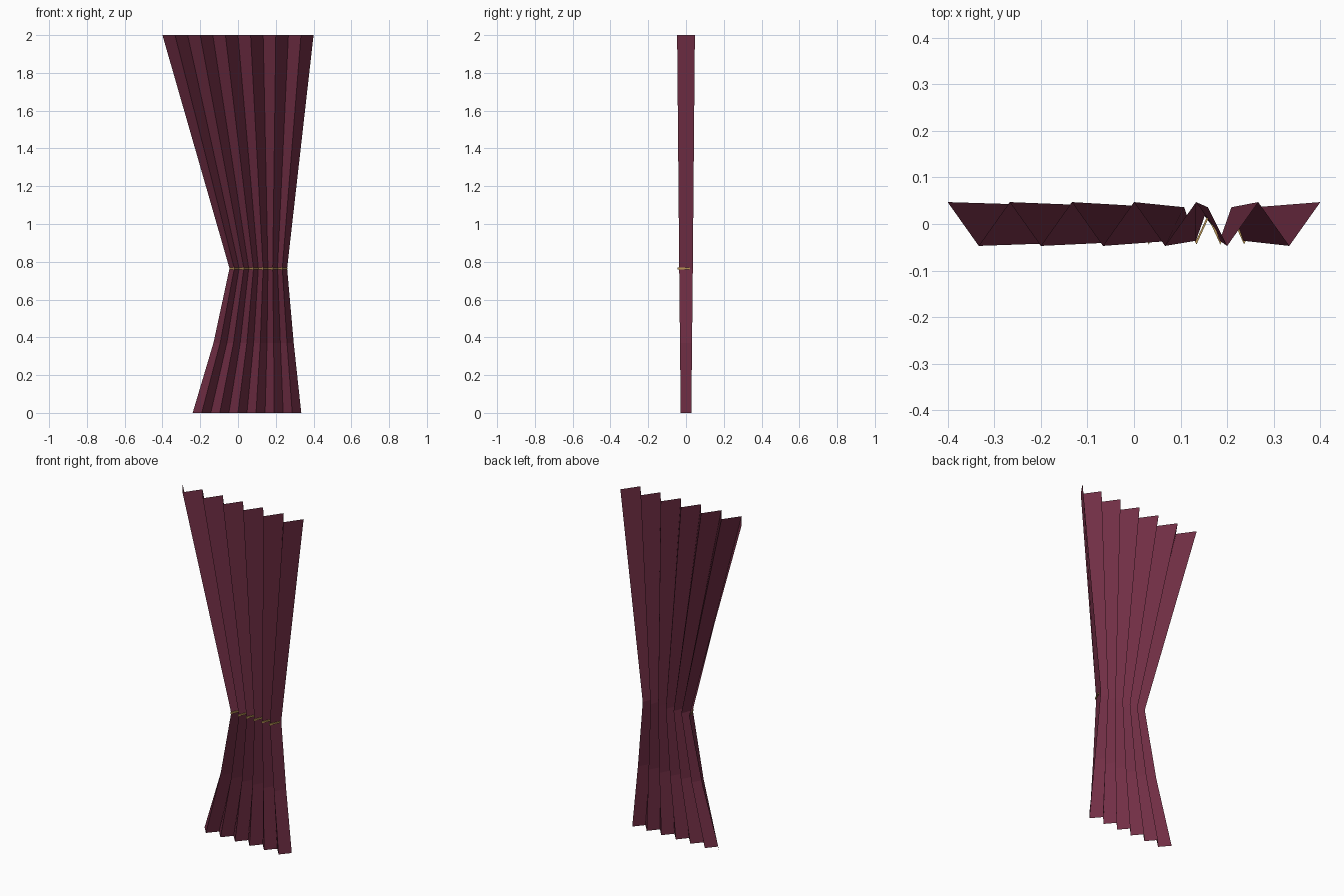
import bpy

cube = bpy.data.objects.get("Cube")
if cube:
    bpy.data.objects.remove(cube, do_unlink=True)

FOLDS = 12  # flat panels across the curtain


def material(name, rgb):
    mat = bpy.data.materials.new(name)
    mat.use_nodes = True
    mat.diffuse_color = (*rgb, 1)
    mat.node_tree.nodes["Principled BSDF"].inputs["Base Color"].default_value = (*rgb, 1)
    return mat


def zigzag(left, right, depth, z, y=0.0):
    """One row of pleat corners, starting and ending on a back fold."""
    return [(left + (right - left) * i / FOLDS, y + depth * (-1) ** i, z)
            for i in range(FOLDS + 1)]


def loft(name, rows, mat, closed=False):
    """Join rows of corners with flat quads."""
    n = FOLDS + 1
    verts = [v for row in rows for v in row]
    count = len(rows)
    faces = []
    for r in range(count if closed else count - 1):
        a, b = r * n, (r + 1) % count * n
        faces += [(a + i, a + i + 1, b + i + 1, b + i) for i in range(FOLDS)]
    if closed:
        faces += [tuple(r * n for r in reversed(range(count))),
                  tuple(r * n + FOLDS for r in range(count))]
    mesh = bpy.data.meshes.new(name)
    mesh.from_pydata(verts, [], faces)
    mesh.materials.append(mat)
    obj = bpy.data.objects.new(name, mesh)
    bpy.context.collection.objects.link(obj)
    return obj


wine = material("wine red fabric", (0.168, 0.028, 0.060))
gold = material("gold cord", (0.48, 0.30, 0.09))

# Pleated cloth, gathered at the waist: left, right, fold depth, height
levels = [(-0.24, 0.335, 0.028, 0.0), (-0.13, 0.295, 0.032, 0.37),
          (-0.045, 0.26, 0.036, 0.765), (-0.4, 0.4, 0.047, 2.0)]
loft("curtain", [zigzag(*level) for level in levels], wine)

# Thin tie following the folds, slightly forward of the cloth
tie_rows = [zigzag(-0.045, 0.262, 0.028, z, y)
            for z, y in ((0.76, -0.016), (0.76, -0.006), (0.77, -0.006), (0.77, -0.016))]
loft("tie_band", tie_rows, gold, closed=True)
